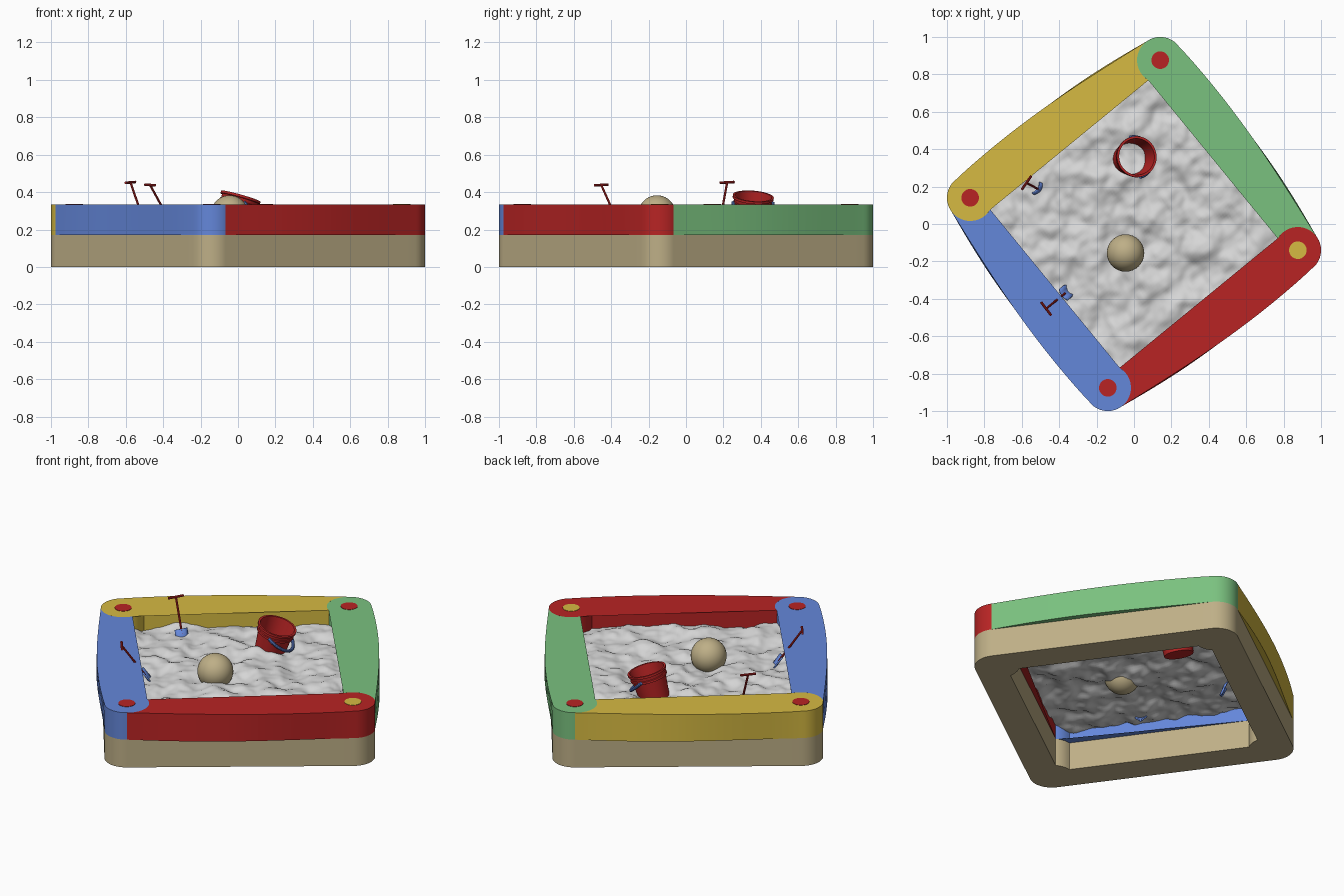
import bpy, bmesh, math
from mathutils import Vector, Matrix, noise

if "Cube" in bpy.data.objects:
    bpy.data.objects.remove(bpy.data.objects["Cube"])


def mat(name, r, g, b):
    m = bpy.data.materials.new(name)
    m.diffuse_color = [((c / 255 + 0.055) / 1.055) ** 2.4 for c in (r, g, b)] + [1]
    m.use_nodes = True
    m.node_tree.nodes["Principled BSDF"].inputs["Base Color"].default_value = m.diffuse_color
    return m


GREEN = mat("green", 122, 193, 127)
YELLOW = mat("yellow", 214, 186, 66)
BLUE = mat("blue", 100, 135, 218)
RED = mat("red", 184, 36, 36)
TAN = mat("tan", 190, 175, 135)
SAND = mat("sand grey", 214, 214, 214)


def finish(name, bm, material, matrix=Matrix(), angle=35):
    bmesh.ops.recalc_face_normals(bm, faces=bm.faces)
    me = bpy.data.meshes.new(name)
    bm.to_mesh(me)
    bm.free()
    me.materials.append(material)
    ob = bpy.data.objects.new(name, me)
    ob.matrix_world = matrix
    bpy.context.collection.objects.link(ob)
    bpy.ops.object.select_all(action='DESELECT')
    ob.select_set(True)
    bpy.context.view_layer.objects.active = ob
    bpy.ops.object.shade_smooth_by_angle(angle=math.radians(angle))
    return ob


def frame(origin, axis, side):
    """Matrix with z along axis and x close to side."""
    z = Vector(axis).normalized()
    y = z.cross(Vector(side)).normalized()
    m = Matrix((y.cross(z), y, z)).transposed().to_4x4()
    m.translation = origin
    return m


def lathe(bm, profile, n=40):
    verts = [bm.verts.new((r, 0, z)) for r, z in profile]
    edges = [bm.edges.new(p) for p in zip(verts, verts[1:])]
    bmesh.ops.spin(bm, geom=verts + edges, axis=(0, 0, 1), cent=(0, 0, 0),
                   angle=2 * math.pi, steps=n, use_duplicate=False)
    bmesh.ops.remove_doubles(bm, verts=bm.verts, dist=1e-5)


def tube(bm, points, r, n=10):
    """Round tube swept along a list of points."""
    pts = [Vector(p) for p in points]
    rings = []
    for i, p in enumerate(pts):
        t = (pts[min(i + 1, len(pts) - 1)] - pts[max(i - 1, 0)]).normalized()
        a = t.orthogonal().normalized() if not rings else (a - t * a.dot(t)).normalized()
        b = t.cross(a)
        rings.append([bm.verts.new(p + r * (a * math.cos(k * math.tau / n) + b * math.sin(k * math.tau / n)))
                      for k in range(n)])
    for r0, r1 in zip(rings, rings[1:]):
        for k in range(n):
            bm.faces.new((r0[k], r0[(k + 1) % n], r1[(k + 1) % n], r1[k]))
    bm.faces.new(rings[0])
    bm.faces.new(rings[-1])


# Frame geometry: four pinwheel beams with a round head and a hollowed tail
CORNER = Vector((0.14, 0.876, 0))
L = CORNER.length * math.sqrt(2)
R, INNER, MID, TOP = 0.124, 0.05, 0.17, 0.335
CUT = math.degrees(math.asin(INNER / R))


def outline(bow, skew):
    def arc(cx, a0, a1, n):
        return [(cx + R * math.cos(math.radians(a0 + (a1 - a0) * i / n)),
                 R * math.sin(math.radians(a0 + (a1 - a0) * i / n))) for i in range(n + 1)]
    pts = arc(0, 90, 360 - CUT, 28) + arc(L, 180 + CUT, 90, 14)
    for i in range(1, 20):
        t = 1 - i / 20
        pts.append((L * t, R + bow * math.sin(math.pi * t ** skew)))
    return pts


def beam(name, material, matrix, z0, z1, bottom, top):
    bm = bmesh.new()
    lo = [bm.verts.new((x, y, z0)) for x, y in bottom]
    hi = [bm.verts.new((x, y, z1)) for x, y in top]
    n = len(lo)
    for i in range(n):
        bm.faces.new((lo[i], lo[(i + 1) % n], hi[(i + 1) % n], hi[i]))
    caps = [bm.faces.new(lo), bm.faces.new(hi)]
    bmesh.ops.triangulate(bm, faces=caps)
    finish(name, bm, material, matrix)


for i, (label, colour, pin) in enumerate((("back_right", GREEN, RED), ("back_left", YELLOW, RED),
                                          ("front_left", BLUE, RED), ("front_right", RED, YELLOW))):
    turn = Matrix.Rotation(i * math.pi / 2, 4, 'Z')
    nxt = Matrix.Rotation(-math.pi / 2, 4, 'Z') @ CORNER - CORNER
    m = turn @ Matrix.Translation(CORNER) @ Matrix.Rotation(math.atan2(nxt.y, nxt.x), 4, 'Z')
    beam("lower_beam_" + label, TAN, m, 0, MID, outline(0, 1), outline(0, 1))
    beam("upper_beam_" + label, colour, m, MID, TOP, outline(0.033, 1.25), outline(0.033, 0.85))
    # Round pin cap on the corner
    bm = bmesh.new()
    lathe(bm, [(0, TOP - 0.01), (0.047, TOP - 0.01), (0.047, TOP + 0.002), (0, TOP + 0.002)], 32)
    finish("corner_pin_" + label, bm, pin, m)

# Rippled sand surface
bm = bmesh.new()
bmesh.ops.create_grid(bm, x_segments=90, y_segments=90, size=0.6)
for v in bm.verts:
    p = v.co
    v.co.z = 0.243 + 0.03 * noise.noise(p * 5) + 0.022 * noise.noise(p * 11 + Vector((3, 7, 1))) \
        + 0.008 * noise.noise(p * 24)
spin = math.atan2(CORNER.y, CORNER.x) - math.pi / 4
finish("sand", bm, SAND, Matrix.Rotation(spin, 4, 'Z'), 60)

# Ball
bm = bmesh.new()
bmesh.ops.create_uvsphere(bm, u_segments=32, v_segments=20, radius=0.1)
finish("ball", bm, TAN, Matrix.Translation((-0.045, -0.155, 0.283)))

# Tilted bucket with double rim and hanging handle
axis = Vector((0.27, 0.08, 0.96)).normalized()
m = frame(Vector((0.015, 0.36, 0.378)) - axis * 0.185, axis, (1, 0.25, 0))
bm = bmesh.new()
lathe(bm, [(0, 0), (0.082, 0), (0.096, 0.135), (0.104, 0.138), (0.104, 0.15), (0.099, 0.153),
           (0.101, 0.17), (0.11, 0.172), (0.11, 0.185), (0.098, 0.185), (0.08, 0.01), (0, 0.01)])
finish("bucket", bm, RED, m)
bm = bmesh.new()
tube(bm, [(0.118 * math.sin(a), 0.11 * math.cos(a), 0.15 - 0.065 * math.sin(a))
          for a in (math.pi * k / 24 for k in range(25))], 0.009)
finish("bucket_handle", bm, BLUE, m)


# Toy spades: red T handle and blue scooped blade
def spade(name, top, low, bar):
    top, low = Vector(top), Vector(low)
    m = frame(low, top - low, bar)
    h = (top - low).length
    bm = bmesh.new()
    tube(bm, [(0, 0, -0.02), (0, 0, h)], 0.006)
    tube(bm, [(-0.045, 0, h), (0.045, 0, h)], 0.007)
    finish(name + "_handle", bm, RED, m)
    bm = bmesh.new()
    rows = []
    for z, w in ((0.012, 0.038), (-0.045, 0.038), (-0.075, 0.03), (-0.095, 0.012)):
        rows.append([bm.verts.new((w * u, 0.012 * u * u - 0.006, z)) for u in (-1, -0.5, 0, 0.5, 1)])
    for a, b in zip(rows, rows[1:]):
        for k in range(4):
            bm.faces.new((a[k], a[k + 1], b[k + 1], b[k]))
    ob = finish(name + "_blade", bm, BLUE, m)
    ob.modifiers.new("thickness", 'SOLIDIFY').thickness = 0.007


spade("back_spade", (-0.575, 0.22, 0.452), (-0.513, 0.187, 0.272), (0.055, 0.077, 0))
spade("front_spade", (-0.47, -0.453, 0.438), (-0.378, -0.378, 0.27), (0.055, -0.075, 0))
